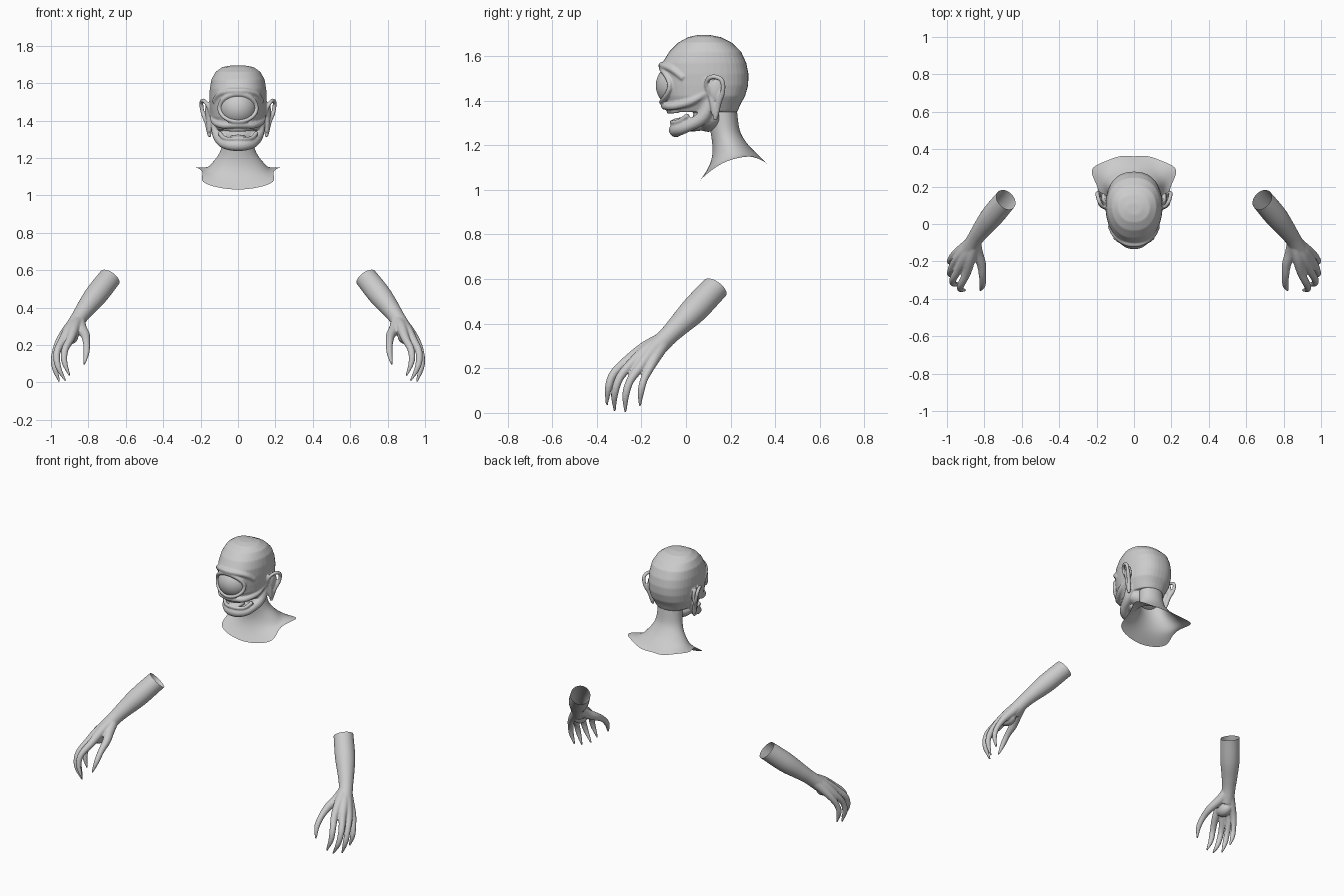
import bpy, bmesh
from math import sin, cos, pi, sqrt
from mathutils import Vector, Matrix

cube = bpy.data.objects.get("Cube")
if cube:
    bpy.data.objects.remove(cube, do_unlink=True)

grey = bpy.data.materials.new("clay_grey")
grey.use_nodes = True
COLOUR = (0.6, 0.6, 0.6, 1)
grey.diffuse_color = COLOUR
grey.node_tree.nodes["Principled BSDF"].inputs["Base Color"].default_value = COLOUR


def make_object(name, bm):
    bmesh.ops.recalc_face_normals(bm, faces=bm.faces)
    mesh = bpy.data.meshes.new(name)
    bm.to_mesh(mesh)
    bm.free()
    mesh.materials.append(grey)
    mesh.shade_smooth()
    obj = bpy.data.objects.new(name, mesh)
    bpy.context.collection.objects.link(obj)
    return obj


def loft(bm, rings, capped=True):
    rows = [[bm.verts.new(p) for p in ring] for ring in rings]
    n = len(rows[0])
    for a, b in zip(rows, rows[1:]):
        for i in range(n):
            j = (i + 1) % n
            bm.faces.new((a[i], a[j], b[j], b[i]))
    if capped:
        bm.faces.new(rows[0][::-1])
        bm.faces.new(rows[-1])


def smooth_path(points, steps=6):
    """Catmull-Rom curve through x, y, z, radius points."""
    p = [Vector(q) for q in points]
    p = [2 * p[0] - p[1]] + p + [2 * p[-1] - p[-2]]
    out = []
    for a, b, c, d in zip(p, p[1:], p[2:], p[3:]):
        for k in range(steps):
            t = k / steps
            out.append(0.5 * (2 * b + (c - a) * t + (2 * a - 5 * b + 4 * c - d) * t ** 2
                              + (3 * b - a - 3 * c + d) * t ** 3))
    return out + [p[-2]]


def tube(bm, points, side=1, n=14):
    path = smooth_path([(x * side, y, z, r) for x, y, z, r in points])
    rings, u = [], Vector((0.31, 0.52, 0.8))
    for i, q in enumerate(path):
        t = (path[min(i + 1, len(path) - 1)].xyz - path[max(i - 1, 0)].xyz).normalized()
        u = (u - t * u.dot(t)).normalized()
        v = t.cross(u)
        rings.append([q.xyz + q.w * (u * cos(2 * pi * k / n) + v * sin(2 * pi * k / n))
                      for k in range(n)])
    loft(bm, rings)


def arch(bm, half):
    """Tube over the middle: half runs from the left side to the centre."""
    tube(bm, half + [(-x, y, z, r) for x, y, z, r in half[-2::-1]])


def blob(bm, centre, size):
    m = Matrix.Translation(centre) @ Matrix.Diagonal((*size, 1))
    bmesh.ops.create_icosphere(bm, subdivisions=3, radius=1, matrix=m)


def fuse(name, bm, voxel, rounds, cut=None):
    """Blend overlapping volumes into one skin, optionally cut open by a plane."""
    rough = make_object(name + "_rough", bm)
    mod = rough.modifiers.new("skin", "REMESH")
    mod.mode = "VOXEL"
    mod.voxel_size = voxel
    mod = rough.modifiers.new("relax", "SMOOTH")
    mod.factor = 0.5
    mod.iterations = rounds
    depsgraph = bpy.context.evaluated_depsgraph_get()
    done = bmesh.new()
    done.from_mesh(rough.evaluated_get(depsgraph).to_mesh())
    bpy.data.objects.remove(rough, do_unlink=True)
    if cut:
        bmesh.ops.bisect_plane(done, geom=done.verts[:] + done.edges[:] + done.faces[:],
                               plane_co=cut[0], plane_no=cut[1], clear_outer=True)
    return make_object(name, done)


# Skull: height, front, back, half width
head = bmesh.new()
SKULL = [(1.694, .05, .11, .04), (1.685, .01, .155, .085), (1.66, -.035, .205, .12),
         (1.62, -.075, .247, .142), (1.57, -.105, .27, .151), (1.52, -.112, .28, .153),
         (1.47, -.108, .279, .151), (1.42, -.1, .265, .146), (1.385, -.09, .245, .13),
         (1.35, -.072, .23, .112)]
rings = []
for z, front, back, w in SKULL:
    ring = []
    for k in range(40):
        a = 2 * pi * k / 40
        sx, cy = sin(a), cos(a)
        px = abs(sx) ** 0.85 * (1 if sx > 0 else -1)
        py = abs(cy) ** 0.85 * (1 if cy > 0 else -1)
        width = w * (1 - 0.12 * max(0, -cy))
        ring.append((width * px, (front + back) / 2 + (back - front) / 2 * py, z))
    rings.append(ring)
loft(head, rings)

# Eyelids wrap the single eye, with a brow above
lid = []
for k in range(25):
    a = 2 * pi * k / 24
    x, dz = 0.1 * cos(a), 0.074 * sin(a)
    lid.append((x, -0.03 - sqrt(0.109 ** 2 - x * x - dz * dz), 1.468 + dz, 0.011))
tube(head, lid)
arch(head, [(.128, -.01, 1.5, .014), (.1, -.06, 1.54, .016), (.05, -.098, 1.556, .016),
            (0, -.108, 1.558, .016)])

# Cheekbones run into the upper lip; upper teeth below it
arch(head, [(.137, .09, 1.435, .014), (.125, .02, 1.395, .018), (.088, -.055, 1.375, .017),
            (.045, -.085, 1.375, .017), (0, -.095, 1.377, .018)])
arch(head, [(.07, -.035, 1.352, .008), (.04, -.068, 1.35, .009), (0, -.078, 1.35, .009)])

# Open jaw, lower lip, chin floor, throat and tongue
arch(head, [(.12, .11, 1.4, .026), (.108, .075, 1.325, .03), (.082, .0, 1.282, .026),
            (.045, -.035, 1.27, .029), (0, -.045, 1.268, .032)])
arch(head, [(.1, .01, 1.335, .012), (.075, -.03, 1.308, .011), (.04, -.055, 1.303, .011),
            (0, -.062, 1.303, .011)])
blob(head, (0, .025, 1.282), (.08, .075, .02))
blob(head, (0, .1, 1.325), (.11, .07, .065))
blob(head, (0, -.01, 1.312), (.045, .05, .013))

# Ears with long hanging lobes
for s in (1, -1):
    tube(head, [(.145, .1, 1.435, .01), (.165, .092, 1.485, .01), (.185, .12, 1.507, .011),
                (.196, .16, 1.492, .011), (.188, .165, 1.44, .011), (.167, .147, 1.39, .013),
                (.155, .135, 1.34, .013), (.152, .13, 1.312, .008)], s)
    tube(head, [(.148, .105, 1.44, .011), (.155, .118, 1.4, .014), (.152, .125, 1.34, .012)], s)
    blob(head, (.163 * s, .135, 1.45), (.013, .032, .05))
fuse("head", head, 0.005, 4)

# Eyeball
eye = bmesh.new()
bmesh.ops.create_uvsphere(eye, u_segments=40, v_segments=24, radius=0.102,
                          matrix=Matrix.Translation((0, -.033, 1.468)))
make_object("eyeball", eye)

# Neck skin: front height, back height, front, back, half width
NECK = [(1.4, 1.4, .1, .225, .08), (1.31, 1.31, .1, .235, .083), (1.25, 1.26, .11, .242, .088),
        (1.2, 1.225, .118, .263, .105), (1.15, 1.19, .118, .29, .138),
        (1.09, 1.16, .098, .325, .172)]
HEM = [(0, .052, 1.027), (.11, .06, 1.04), (.205, .09, 1.07), (.185, .15, 1.115),
       (.195, .21, 1.14), (.25, .3, 1.157), (.15, .335, 1.135), (.075, .37, 1.115),
       (0, .358, 1.12)]
neck = bmesh.new()
rings = []
for zf, zb, yf, yb, w in NECK:
    ring = []
    for k in range(16):
        a = pi * k / 8
        t = (1 - cos(a)) / 2
        ring.append((w * sin(a), yf + (yb - yf) * t, zf + (zb - zf) * t ** 0.6))
    rings.append(ring)
rings.append(HEM + [(-x, y, z) for x, y, z in HEM[-2:0:-1]])
loft(neck, rings, capped=False)
neck_skin = make_object("neck", neck)
sub = neck_skin.modifiers.new("rounding", "SUBSURF")
sub.levels = sub.render_levels = 2

# Arms: forearm, palm, four clawed fingers and a thumb
FOREARM = [(.635, .19, .615, .056), (.685, .13, .56, .06), (.76, .04, .465, .061),
           (.815, -.03, .395, .05), (.85, -.08, .345, .043), (.885, -.14, .285, .045)]
WRIST = (.853, -.085, .338, .034)
FINGERS = {
    "index": [(.875, -.18, .292, .03), (.895, -.262, .235, .023), (.925, -.325, .175, .019),
              (.928, -.348, .11, .016), (.9, -.355, .035, .005)],
    "middle": [(.9, -.17, .285, .03), (.937, -.24, .225, .023), (.968, -.296, .16, .019),
               (.962, -.32, .085, .016), (.922, -.32, .007, .005)],
    "ring": [(.91, -.15, .28, .03), (.957, -.203, .21, .023), (.98, -.25, .145, .018),
             (.98, -.27, .08, .016), (.955, -.272, .002, .005)],
    "little": [(.905, -.125, .275, .03), (.955, -.158, .21, .021), (.98, -.188, .15, .017),
               (.984, -.202, .095, .015), (.965, -.207, .03, .005)],
    "thumb": [(.838, -.15, .29, .03), (.816, -.215, .252, .025), (.81, -.28, .212, .019),
              (.81, -.328, .16, .016), (.822, -.357, .095, .005)],
}
for s, name in ((1, "left_arm"), (-1, "right_arm")):
    arm = bmesh.new()
    tube(arm, FOREARM, s, 24)
    for finger in FINGERS.values():
        tube(arm, [WRIST] + finger, s)
    blob(arm, (.893 * s, -.175, .25), (.04, .06, .045))
    fuse(name, arm, 0.005, 4, ((.685 * s, .13, .56), (-.5 * s, .5, .7)))
